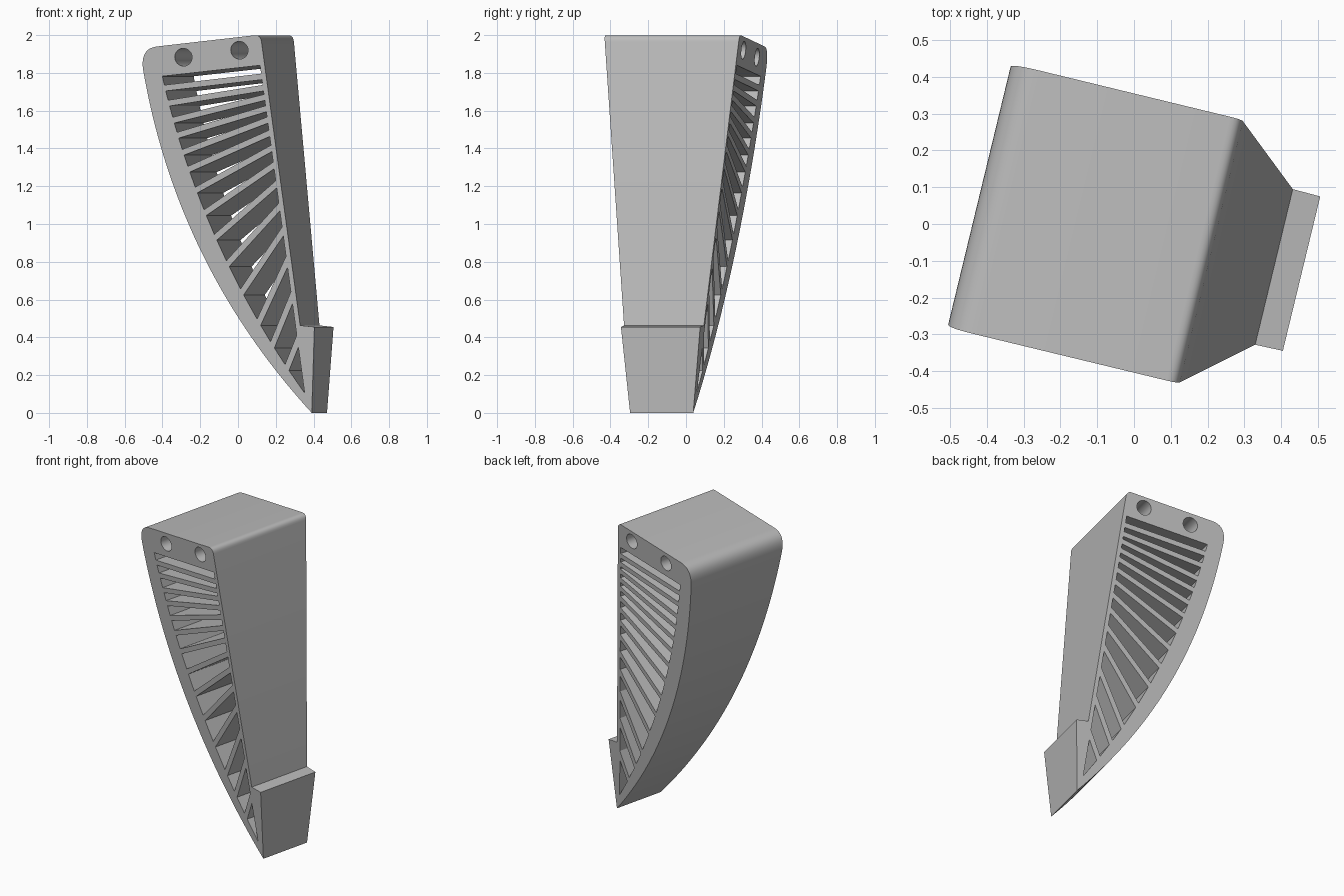
import bpy
import bmesh
import math
from mathutils import Vector, Matrix

cube = bpy.data.objects.get("Cube")
if cube:
    bpy.data.objects.remove(cube, do_unlink=True)

TURN = Matrix.Rotation(math.radians(-13.6), 4, "Z")
MIDDLE = -0.024      # depth offset of the symmetry plane
SLAT = 0.032         # slat thickness

grey = bpy.data.materials.new("plain_grey")
grey.use_nodes = True
grey.diffuse_color = (0.5, 0.5, 0.5, 1)
grey.node_tree.nodes["Principled BSDF"].inputs["Base Color"].default_value = (0.5, 0.5, 0.5, 1)


def curve(a, b, c, steps):
    """Points on a quadratic curve from a to c, pulled towards b."""
    a, b, c = Vector(a), Vector(b), Vector(c)
    ts = [i / steps for i in range(steps + 1)]
    return [a * (1 - t) ** 2 + b * 2 * t * (1 - t) + c * t * t for t in ts]


def half_width(p):
    """Half the depth of the body, widening along the leaning flat face."""
    return 0.177 + 0.0968 * (p[1] - 0.117 * p[0])


def add_prism(bm, points, half):
    """Extrude a side outline symmetrically in depth."""
    front = [bm.verts.new((p[0], MIDDLE - half(p), p[1])) for p in points]
    back = [bm.verts.new((p[0], MIDDLE + half(p), p[1])) for p in points]
    bm.faces.new(front)
    bm.faces.new(back[::-1])
    for i in range(len(points)):
        j = (i + 1) % len(points)
        bm.faces.new((front[i], back[i], back[j], front[j]))


def make_object(name, bm):
    bmesh.ops.recalc_face_normals(bm, faces=bm.faces)
    bm.transform(TURN)
    mesh = bpy.data.meshes.new(name)
    bm.to_mesh(mesh)
    bm.free()
    ob = bpy.data.objects.new(name, mesh)
    bpy.context.collection.objects.link(ob)
    mesh.materials.append(grey)
    return ob


# Body: curved outer edge, rounded top, flat face and foot step
outline = [(0.474, 0.455), (0.397, 0.463)]
outline += curve((0.222, 1.965), (0.218, 2.002), (0.185, 1.999), 6)
outline += curve((-0.345, 1.94), (-0.437, 1.93), (-0.425, 1.82), 12)
outline += curve((-0.425, 1.82), (-0.267, 0.782), (0.449, 0), 40)[1:]
bm = bmesh.new()
add_prism(bm, outline, half_width)
body = make_object("bracket_body", bm)

# Slot region: curved outer limit and straight inner limit, both by height
TIP, TOP_OUT, TOP_IN = Vector((0.413, 0.104)), Vector((-0.321, 1.782)), Vector((0.211, 1.84))
PULL = Vector((-0.128, 0.867))


def outer(z):
    a = TOP_OUT.y - 2 * PULL.y + TIP.y
    b = 2 * (PULL.y - TOP_OUT.y)
    t = (-b - math.sqrt(b * b - 4 * a * (TOP_OUT.y - z))) / (2 * a)
    u = TOP_OUT.x * (1 - t) ** 2 + PULL.x * 2 * t * (1 - t) + TIP.x * t * t
    return Vector((u, z))


def inner(z):
    return TIP.lerp(TOP_IN, (z - TIP.y) / (TOP_IN.y - TIP.y))


def slat_edge(z_out, z_in, side):
    """Both ends of the upper (1) or lower (-1) edge of a slat."""
    along = (inner(z_in) - outer(z_out)).normalized()
    ends = []
    for limit, z in ((outer, z_out), (inner, z_in)):
        up = (limit(z + 0.01) - limit(z - 0.01)).normalized()
        shift = SLAT / 2 / abs(up.x * along.y - up.y * along.x)
        ends.append(limit(z + side * shift * up.y))
    return ends


# Slats: heights of the outer and inner ends, fanning downwards
slats = [(1.72, 1.78), (1.64, 1.72), (1.55, 1.67), (1.47, 1.61), (1.38, 1.55),
         (1.29, 1.48), (1.18, 1.4), (1.06, 1.31), (0.93, 1.21), (0.79, 1.09),
         (0.64, 0.96), (0.48, 0.8), (0.36, 0.61), (0.24, 0.38)]
bm = bmesh.new()
upper = [TOP_OUT, TOP_IN]
for z_out, z_in in slats:
    lower = slat_edge(z_out, z_in, 1)
    add_prism(bm, upper + lower[::-1], lambda p: 0.6)
    upper = slat_edge(z_out, z_in, -1)
add_prism(bm, upper + [TIP], lambda p: 0.6)

# Two round through holes under the top
for u, z in ((-0.204, 1.883), (0.101, 1.92)):
    ring = [2 * math.pi * i / 32 for i in range(32)]
    add_prism(bm, [(u + 0.047 * math.cos(a), z + 0.047 * math.sin(a)) for a in ring],
              lambda p: 0.6)
cutter = make_object("slot_cutter", bm)
cutter.hide_render = True

# Cut the openings, then remove the cutter
cut = body.modifiers.new("openings", "BOOLEAN")
cut.operation = "DIFFERENCE"
cut.solver = "EXACT"
cut.object = cutter
bpy.ops.object.select_all(action="DESELECT")
bpy.context.view_layer.objects.active = body
body.select_set(True)
bpy.ops.object.modifier_apply(modifier=cut.name)
bpy.data.objects.remove(cutter, do_unlink=True)
bpy.ops.object.shade_smooth_by_angle(angle=math.radians(30))
